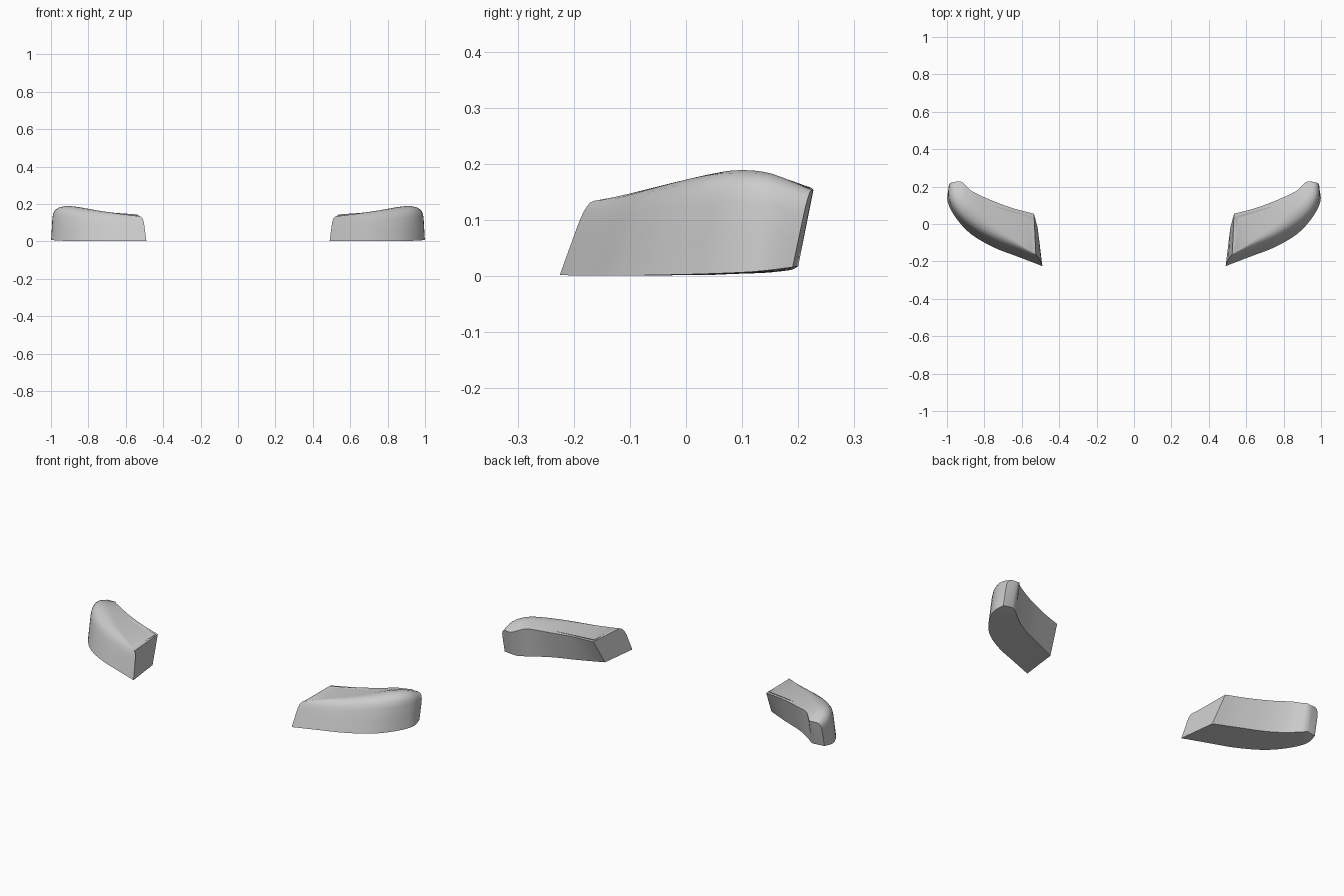
import bpy, bmesh, math
from mathutils import Vector

if "Cube" in bpy.data.objects:
    bpy.data.objects.remove(bpy.data.objects["Cube"])

# stations from inner end to outer tip:
# front bottom, shoulder control, top ridge, back top, back bottom
STATIONS = [
    ((.49, -.225, .002), (.507, -.178, .132), (.525, -.165, .134), (.535, .055, .140), (.515, -.02, .002)),
    ((.62, -.175, .001), (.622, -.125, .150), (.640, -.085, .149), (.650, .085, .150), (.640, .035, .002)),
    ((.75, -.125, .001), (.750, -.070, .170), (.755, -.005, .166), (.770, .130, .160), (.760, .085, .004)),
    ((.87, -.055, .002), (.865, -.005, .190), (.845, .075, .182), (.860, .172, .170), (.850, .140, .006)),
    ((.95, .030, .004), (.945, .060, .198), (.895, .115, .188), (.895, .200, .163), (.890, .172, .009)),
    ((.997, .120, .008), (.985, .140, .195), (.920, .160, .180), (.915, .222, .158), (.915, .190, .012)),
    ((.990, .190, .016), (.990, .220, .158), (.955, .226, .154), (.930, .227, .153), (.940, .200, .018)),
]
STEPS = 4   # spline steps between stations


def spline(p0, p1, p2, p3, t):
    return 0.5 * (2 * p1 + (p2 - p0) * t + (2 * p0 - 5 * p1 + 4 * p2 - p3) * t * t
                  + (3 * p1 - p0 - 3 * p2 + p3) * t ** 3)


def section(f, c, top, bt, bb):
    """Closed section: straight front, rounded shoulder, top, back."""
    pts = [f, f.lerp(c, .35)]
    s = f.lerp(c, .65)
    for i in range(6):
        t = i / 5
        pts.append(s * (1 - t) ** 2 + c * 2 * t * (1 - t) + top * t * t)
    return pts + [bt, bb]


def finish(name, bm, angle):
    bmesh.ops.recalc_face_normals(bm, faces=bm.faces)
    mesh = bpy.data.meshes.new(name)
    bm.to_mesh(mesh)
    bm.free()
    ob = bpy.data.objects.new(name, mesh)
    bpy.context.collection.objects.link(ob)
    mod = ob.modifiers.new("Mirror", 'MIRROR')
    mod.use_mirror_merge = False
    bpy.ops.object.select_all(action='DESELECT')
    ob.select_set(True)
    bpy.context.view_layer.objects.active = ob
    bpy.ops.object.shade_smooth_by_angle(angle=math.radians(angle))
    return ob


# lamp body lofted through the stations
st = [[Vector(p) for p in s] for s in STATIONS]
rows = []
for i in range(len(st) - 1):
    q = [st[max(i - 1, 0)], st[i], st[i + 1], st[min(i + 2, len(st) - 1)]]
    for k in range(STEPS):
        rows.append([spline(*[s[j] for s in q], k / STEPS) for j in range(5)])
rows.append(st[-1])
bm = bmesh.new()
rings = [[bm.verts.new(p) for p in section(*r)] for r in rows]
n = len(rings[0])
for a, b in zip(rings, rings[1:]):
    for j in range(n):
        k = (j + 1) % n
        bm.faces.new((a[j], a[k], b[k], b[j]))
bm.faces.new(rings[0])
bm.faces.new(rings[-1])
finish("headlamp_lens", bm, 30)

# corner of the inner housing, just breaking through the top
bm = bmesh.new()
top = [(.538, .040, .144), (.745, .095, .159), (.545, -.055, .138)]
low = [(x + .006, y - .006, z - .02) for x, y, z in top]
inner = bm.verts.new((.58, .025, .138))
t = [bm.verts.new(p) for p in top]
b = [bm.verts.new(p) for p in low]
for i, j in ((0, 1), (2, 0)):
    bm.faces.new((t[i], t[j], b[j], b[i]))
for tri in ((t[0], t[1], inner), (t[0], inner, t[2]), (t[1], b[1], inner), (t[2], inner, b[2]),
            (b[0], inner, b[1]), (b[0], b[2], inner)):
    bm.faces.new(tri)
finish("lamp_housing_corner", bm, 20)
